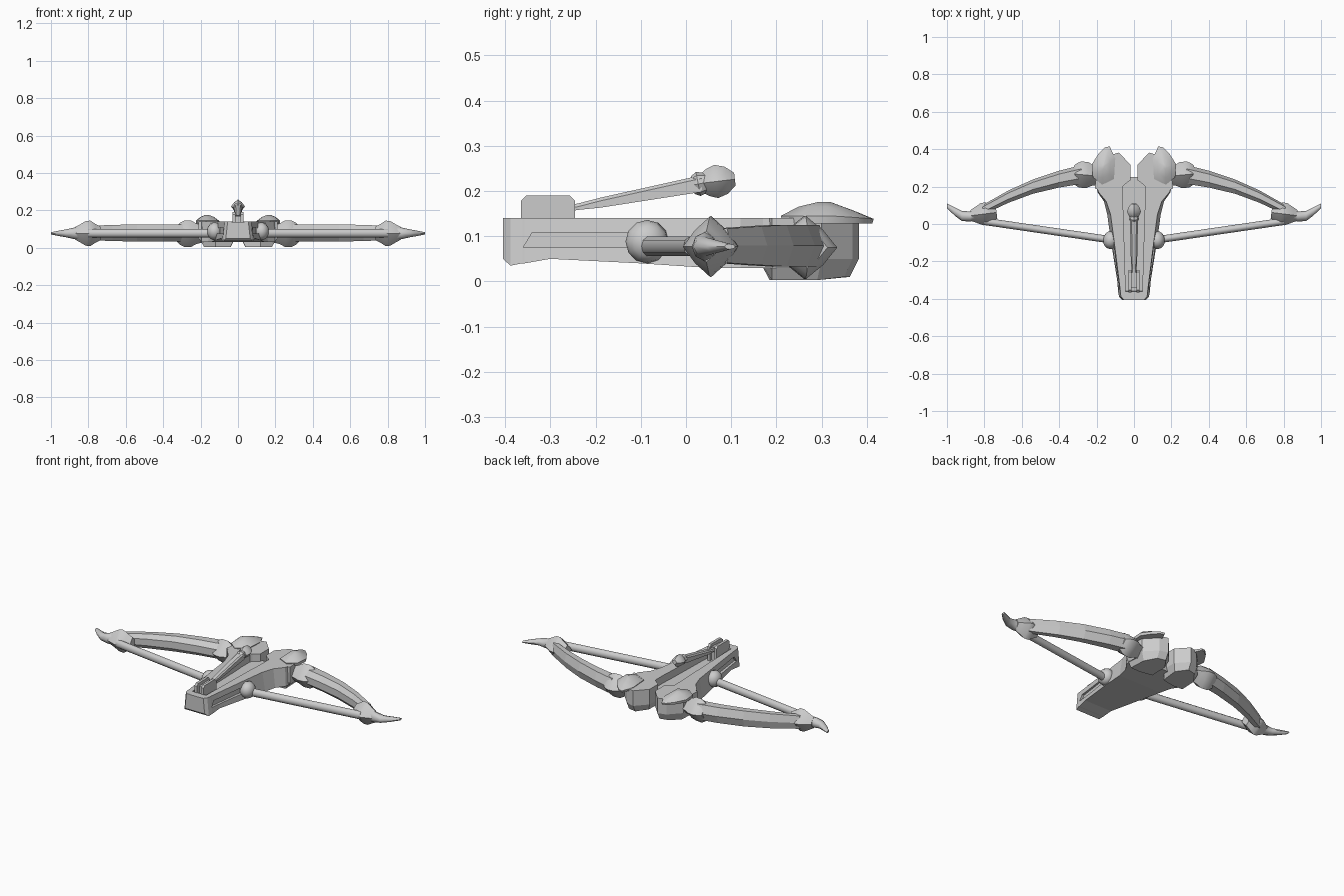
import bpy, bmesh, math
from mathutils import Vector

if "Cube" in bpy.data.objects:
    bpy.data.objects.remove(bpy.data.objects["Cube"])

grey = bpy.data.materials.new("plain grey")
grey.diffuse_color = (0.6, 0.6, 0.6, 1)
grey.use_nodes = True
grey.node_tree.nodes["Principled BSDF"].inputs["Base Color"].default_value = grey.diffuse_color


def loft(name, rings, mirror=False, smooth=0):
    """Skin a list of equal-length rings of 3D points and cap both ends."""
    bm = bmesh.new()
    rows = [[bm.verts.new(p) for p in r] for r in rings]
    n = len(rows[0])
    for a, b in zip(rows, rows[1:]):
        for i in range(n):
            j = (i + 1) % n
            bm.faces.new((a[i], a[j], b[j], b[i]))
    bm.faces.new(rows[0][::-1])
    bm.faces.new(rows[-1])
    bmesh.ops.recalc_face_normals(bm, faces=bm.faces)
    mesh = bpy.data.meshes.new(name)
    bm.to_mesh(mesh)
    bm.free()
    mesh.materials.append(grey)
    ob = bpy.data.objects.new(name, mesh)
    bpy.context.collection.objects.link(ob)
    if smooth:
        bpy.ops.object.select_all(action='DESELECT')
        ob.select_set(True)
        bpy.context.view_layer.objects.active = ob
        bpy.ops.object.shade_smooth_by_angle(angle=math.radians(smooth))
    if mirror:
        ob.modifiers.new("mirror", 'MIRROR').use_axis = (True, False, False)
    return ob


def lathe(name, start, end, profile, sides=12, corner=1.0, squash=1.0, **kw):
    """Rings along a straight axis; profile holds (fraction, radius).
    corner < 1 pulls every second point in, giving a diamond outline."""
    a, b = Vector(start), Vector(end)
    d = (b - a).normalized()
    side = d.cross(Vector((0, 0, 1))).normalized()
    up = side.cross(d)
    rings = []
    for t, r in profile:
        ring = []
        for i in range(sides):
            w = 2 * math.pi * i / sides
            k = r * (corner if i % 2 else 1)
            ring.append(a.lerp(b, t) + side * k * squash * math.cos(w) + up * k * math.sin(w))
        rings.append(ring)
    return loft(name, rings, **kw)


# Stock: U-shaped sections (y, top half width, base half width, base z, channel half width, floor z)
stock = [(-.405, .055, .065, .05, .035, .139), (-.388, .07, .08, .035, .04, .139),
         (-.362, .073, .085, .04, .045, .139), (-.357, .073, .085, .04, .045, .095),
         (-.30, .08, .09, .05, .046, .095), (-.10, .105, .122, .04, .052, .095),
         (.05, .125, .143, .03, .056, .095), (.12, .148, .16, .03, .06, .095),
         (.17, .19, .195, .03, .06, .095), (.20, .2, .2, .03, .06, .095),
         (.25, .2, .2, .03, .018, .095)]
rings = []
for y, wt, wb, zb, c, zf in stock:
    half = [(wb, zb), (wt, .14), (c, .14), (c, zf)]
    rings.append([(x, y, z) for x, z in half] + [(-x, y, z) for x, z in half[::-1]])
body = loft("stock", rings)

# Long slots cut into the sides of the stock
slot = loft("slot_cutter", [
    [(.066, -.36, .075), (.3, -.36, .075), (.3, -.34, .108), (.066, -.34, .108)],
    [(.096, -.12, .075), (.3, -.12, .075), (.3, -.12, .108), (.096, -.12, .108)]], mirror=True)
slot.hide_render = True
slot.hide_viewport = True
cut = body.modifiers.new("slots", 'BOOLEAN')
cut.operation = 'DIFFERENCE'
cut.solver = 'EXACT'
cut.object = slot

# Split head blocks at the far end
top = [(.018, .235), (.018, .315), (.08, .382), (.13, .368), (.195, .30), (.21, .19), (.12, .16)]
low = [(.04, .20), (.035, .30), (.08, .362), (.13, .35), (.175, .29), (.18, .19), (.12, .185)]
loft("head_block", [[(x, y, .003 if y < .3 else .01) for x, y in low],
                    [(x, y, .05) for x, y in top],
                    [(x, y, .14) for x, y in top]], mirror=True)

# Pointed domed shields over the head blocks
rim = [(.13, .415), (.155, .41), (.19, .375), (.225, .32), (.22, .25),
       (.17, .21), (.107, .24), (.10, .35)]
cx, cy = .165, .305


def shield_ring(scale, z, drop):
    return [(cx + (x - cx) * scale, cy + (y - cy) * scale, z - drop * max(0, y - .33))
            for x, y in rim]


loft("shield", [shield_ring(.97, .128, 0), shield_ring(1, .145, .08),
                shield_ring(.6, .165, .1), shield_ring(.12, .176, 0)], mirror=True, smooth=50)

# Diamond knuckles where the limbs meet the head
lathe("limb_knuckle", (.18, .255, .075), (.325, .268, .075),
      [(0, .045), (.3, .055), (.48, .07), (.75, .07), (.9, .058), (1, .045)],
      sides=8, corner=.78, mirror=True, smooth=40)

# Curved limbs with a ridged section: (x, y, half depth, half height)
section = [(1, 0), (.6, 1), (-.4, 1), (-1, .45), (-1, -.45), (-.4, -1), (.6, -1)]
limb = [(.28, .265, .05, .046), (.40, .24, .045, .046), (.54, .2, .038, .046),
        (.67, .147, .033, .043), (.81, .075, .026, .038)]
loft("limb", [[(x, y + h * u, .079 + v * k) for u, v in section] for x, y, h, k in limb],
     mirror=True)

# Diamond collars near the limb ends
lathe("limb_collar", (.735, .062, .077), (.87, .045, .077),
      [(0, .036), (.22, .052), (.4, .068), (.58, .066), (.85, .045), (1, .034)],
      sides=8, corner=.78, squash=.9, mirror=True, smooth=40)

# Curved horn tips
tip = [(.84, .047, .026, .036), (.875, .04, .027, .031), (.92, .043, .027, .021),
       (.96, .068, .022, .014), (1.0, .097, .012, .006)]
loft("horn_tip", [[(x, y + h * math.cos(a), .077 + k * math.sin(a))
                   for a in [i * math.pi / 4 for i in range(8)]] for x, y, h, k in tip],
     mirror=True, smooth=50)

# Thick draw string and its anchors on the stock
lathe("string", (.12, -.085, .078), (.80, .014, .078), [(0, .023), (1, .023)],
      sides=10, squash=.85, mirror=True, smooth=50)
dome = [((1 - math.cos(a)) / 2, .046 * math.sin(a) + .002)
        for a in [i * math.pi / 8 for i in range(9)]]
lathe("string_anchor", (.085, -.09, .088), (.165, -.082, .088), dome, mirror=True, smooth=60)

# Lever bracket: two cheek plates with clipped corners
cheek = [(-.365, .09), (-.365, .178), (-.353, .19), (-.257, .19), (-.245, .178), (-.245, .09)]
loft("lever_cheek", [[(x, y, z) for y, z in cheek] for x in (.014, .03)], mirror=True)
pivot = [(-.34, .09), (-.34, .17), (-.26, .175), (-.26, .09)]
loft("lever_pivot", [[(x, y, z) for y, z in pivot] for x in (-.016, .016)])

# Lever arm, thicker towards the knob: (y, half width, low z, high z)
arm = [(-.30, .012, .145, .165), (-.24, .014, .158, .172), (-.19, .017, .163, .185),
       (.035, .022, .198, .235)]
loft("lever_arm", [[(-w, y, a), (w, y, a), (w, y, b - .007), (w * .6, y, b),
                    (-w * .6, y, b), (-w, y, b - .007)] for y, w, a, b in arm])

# Lever collar and knob
lathe("lever_collar", (0, .015, .213), (0, .045, .219), [(0, .02), (.4, .027), (1, .022)],
      sides=8, smooth=30)
lathe("lever_knob", (0, .033, .217), (0, .108, .226),
      [(0, .02), (.2, .03), (.45, .037), (.75, .03), (1, .014)],
      sides=8, corner=.82, smooth=40)
